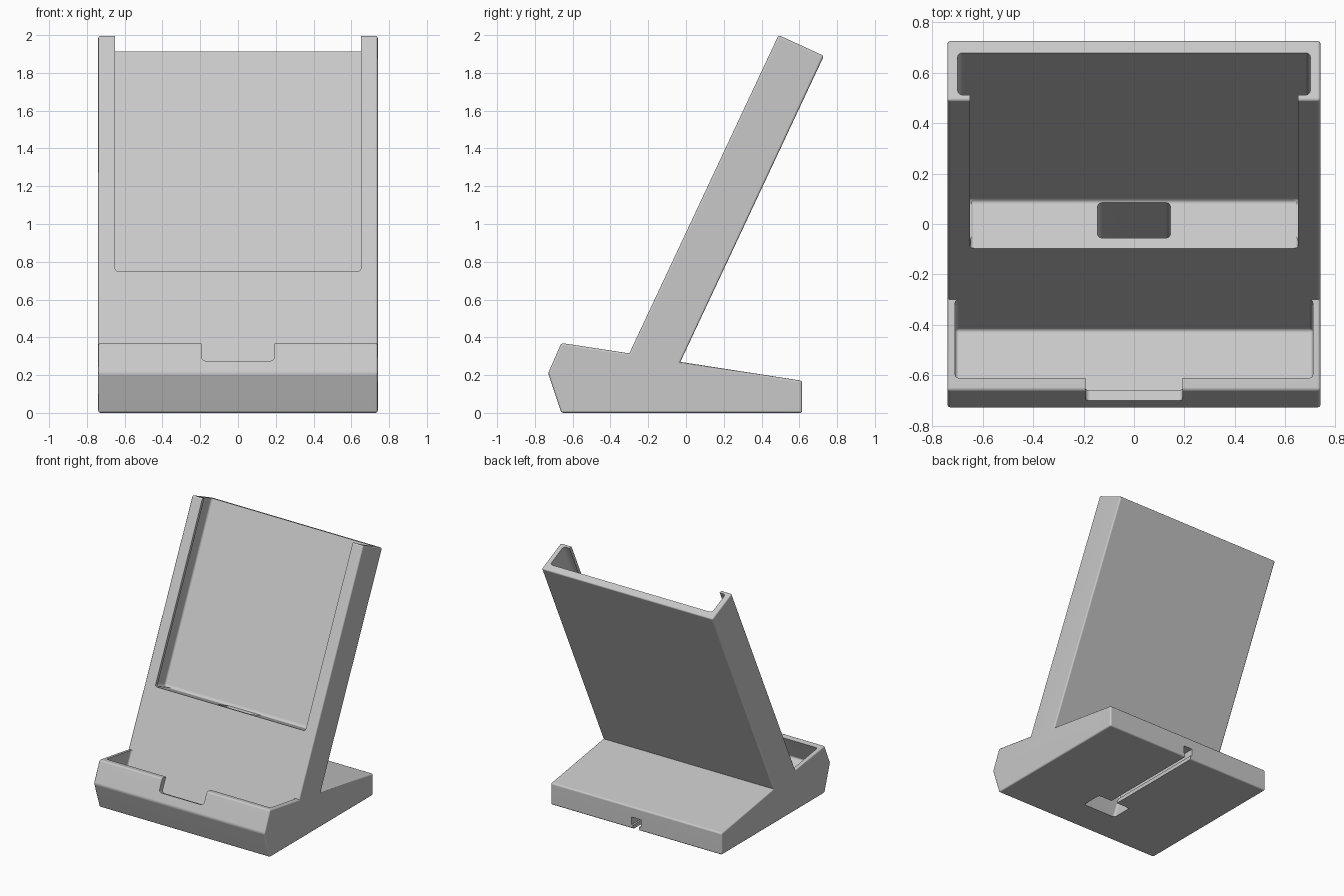
import bpy
import bmesh
import math
from mathutils import Matrix, Vector

cube = bpy.data.objects.get("Cube")
if cube:
    bpy.data.objects.remove(cube, do_unlink=True)

# Single light grey plastic
grey = bpy.data.materials.new("light_grey_plastic")
grey.use_nodes = True
COLOR = (0.58, 0.58, 0.58, 1)
grey.diffuse_color = COLOR
grey.node_tree.nodes["Principled BSDF"].inputs["Base Color"].default_value = COLOR

# Tilted frame of the back rest: local y runs into it, local z runs up along it
TILT = Matrix.Translation((0, -0.30, 0.315)) @ Matrix.Rotation(math.radians(-25), 4, 'X')


def finish(bm, name):
    bmesh.ops.recalc_face_normals(bm, faces=bm.faces)
    mesh = bpy.data.meshes.new(name)
    bm.to_mesh(mesh)
    bm.free()
    mesh.materials.append(grey)
    obj = bpy.data.objects.new(name, mesh)
    bpy.context.collection.objects.link(obj)
    return obj


def extruded_profile(name, points, half_width, radius):
    """Side profile (y, z) extruded across x, with its outer edges rounded."""
    bm = bmesh.new()
    face = bm.faces.new([bm.verts.new((-half_width, y, z)) for y, z in points])
    moved = bmesh.ops.extrude_face_region(bm, geom=[face])["geom"]
    verts = [g for g in moved if isinstance(g, bmesh.types.BMVert)]
    bmesh.ops.translate(bm, verts=verts, vec=(2 * half_width, 0, 0))
    bmesh.ops.recalc_face_normals(bm, faces=bm.faces)
    convex = [e for e in bm.edges if e.calc_face_angle_signed() > 0.3]
    bmesh.ops.bevel(bm, geom=convex, offset=radius, segments=3, profile=0.5, affect='EDGES')
    return finish(bm, name)


def cutter(name, half_width, depth, height, matrix, radius=0.0):
    """Rounded box centred on x, given as (min, max) depth and height."""
    bm = bmesh.new()
    bmesh.ops.create_cube(bm, size=1)
    size = Vector((2 * half_width, depth[1] - depth[0], height[1] - height[0]))
    centre = Vector((0, sum(depth) / 2, sum(height) / 2))
    bmesh.ops.scale(bm, vec=size, verts=bm.verts)
    bmesh.ops.translate(bm, vec=centre, verts=bm.verts)
    if radius:
        bmesh.ops.bevel(bm, geom=bm.edges[:], offset=radius, segments=3,
                        profile=0.5, affect='EDGES')
    bmesh.ops.transform(bm, matrix=matrix, verts=bm.verts)
    obj = finish(bm, name)
    obj.hide_render = True
    return obj


# Base, front lip and leaning back rest in one profile
stand = extruded_profile("phone_stand", [
    (-0.66, 0), (-0.73, 0.21), (-0.66, 0.37), (-0.30, 0.315), (0.49, 2.0),
    (0.73, 1.89), (-0.03, 0.27), (0.615, 0.17), (0.615, 0)], 0.74, 0.012)

FLAT = Matrix.Identity(4)
cutters = [
    # Tray that holds the device, and the notch in its lip
    cutter("tray_cutter", 0.71, (-0.302, 0.001), (-0.284, 0.03), TILT, 0.015),
    cutter("lip_notch_cutter", 0.193, (-0.45, -0.25), (-0.205, 0.1), TILT, 0.02),
    # Charger bay: wide slot behind a narrower front opening
    cutter("bay_slot_cutter", 0.70, (0.028, 0.212), (0.485, 2.1), TILT, 0.02),
    cutter("bay_opening_cutter", 0.65, (-0.1, 0.209), (0.48, 2.2), TILT, 0.015),
    # Cable shaft down through the rest, and the cable groove under the base
    cutter("cable_shaft_cutter", 0.145, (0.046, 0.20), (-0.5, 0.55), TILT, 0.018),
    cutter("groove_slit_cutter", 0.026, (-0.30, 0.75), (-0.1, 0.05), FLAT),
    cutter("groove_channel_cutter", 0.04, (-0.29, 0.76), (0.03, 0.09), FLAT),
]

bpy.ops.object.select_all(action='DESELECT')
stand.select_set(True)
bpy.context.view_layer.objects.active = stand
for tool in cutters:
    cut = stand.modifiers.new(tool.name, 'BOOLEAN')
    cut.operation = 'DIFFERENCE'
    cut.solver = 'EXACT'
    cut.object = tool
    bpy.ops.object.modifier_apply(modifier=cut.name)
    bpy.data.objects.remove(tool, do_unlink=True)

# Soft rounded edges, flat main faces
bpy.ops.object.shade_smooth_by_angle(angle=math.radians(35))
weighted = stand.modifiers.new("weighted_normals", 'WEIGHTED_NORMAL')
weighted.keep_sharp = True
